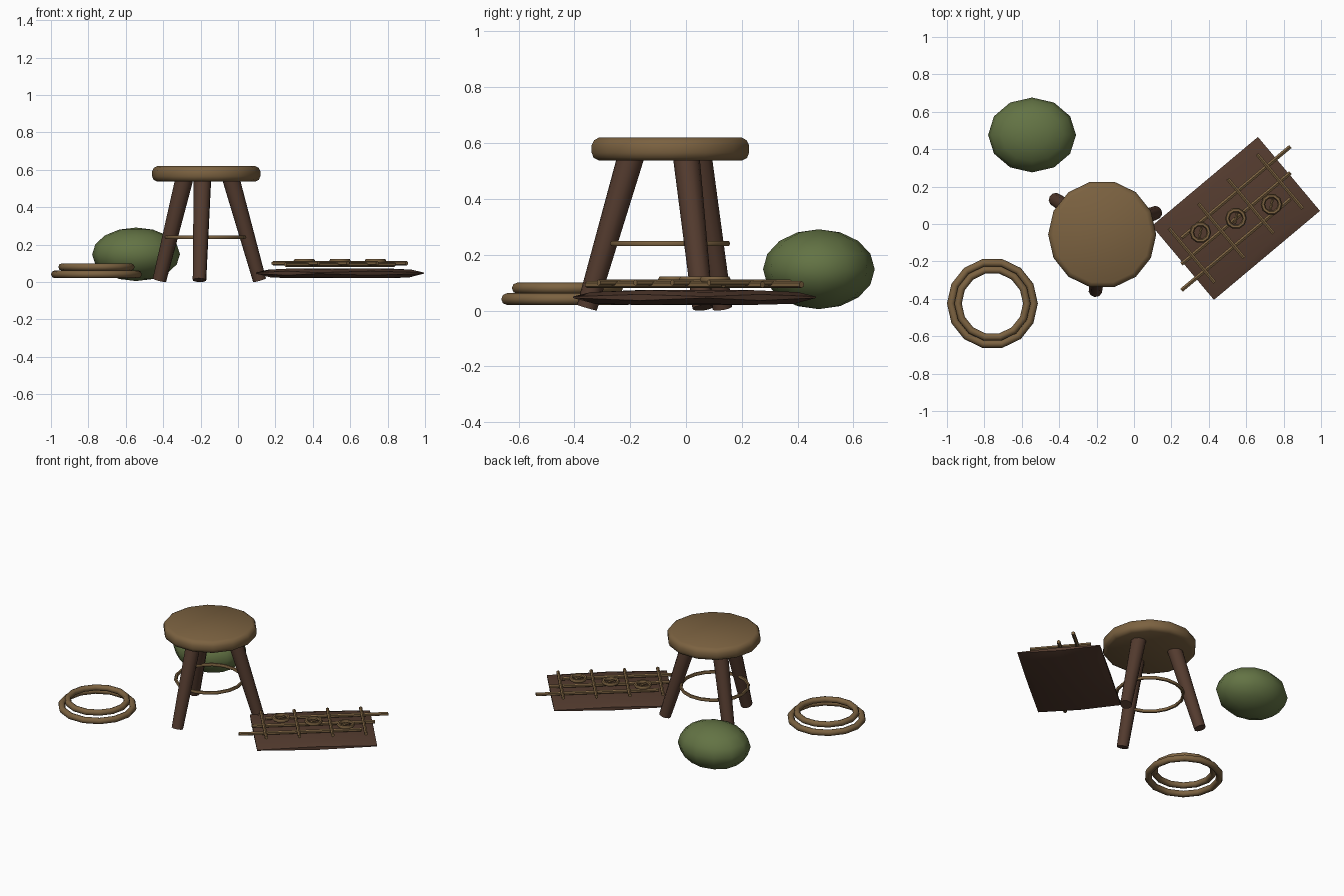
import bpy, bmesh, math
from mathutils import Vector, Matrix

cube = bpy.data.objects.get("Cube")
if cube:
    bpy.data.objects.remove(cube, do_unlink=True)


def material(name, rgb):
    m = bpy.data.materials.new(name)
    m.use_nodes = True
    m.diffuse_color = (*rgb, 1)
    bsdf = m.node_tree.nodes["Principled BSDF"]
    bsdf.inputs["Base Color"].default_value = (*rgb, 1)
    bsdf.inputs["Roughness"].default_value = 0.9
    return m


PALE = material("pale_wood", (0.20, 0.122, 0.052))
DARK = material("dark_wood", (0.088, 0.044, 0.028))
GREEN = material("moss_green", (0.125, 0.172, 0.058))


def finish(bm, name, mat, angle=50):
    bmesh.ops.recalc_face_normals(bm, faces=bm.faces)
    mesh = bpy.data.meshes.new(name)
    bm.to_mesh(mesh)
    bm.free()
    mesh.materials.append(mat)
    ob = bpy.data.objects.new(name, mesh)
    bpy.context.collection.objects.link(ob)
    bpy.ops.object.select_all(action="DESELECT")
    ob.select_set(True)
    bpy.context.view_layer.objects.active = ob
    bpy.ops.object.shade_smooth_by_angle(angle=math.radians(angle))
    return ob


def bridge(bm, loops, closed=False):
    """Join rings of vertices; cap the ends unless the chain is closed."""
    rings = [[bm.verts.new(p) for p in loop] for loop in loops]
    n = len(rings[0])
    for a, b in zip(rings, rings[1:] + (rings[:1] if closed else [])):
        for i in range(n):
            j = (i + 1) % n
            bm.faces.new((a[i], a[j], b[j], b[i]))
    if not closed:
        bm.faces.new(rings[0])
        bm.faces.new(rings[-1])


def circle(center, r, n, z):
    steps = [math.tau * i / n for i in range(n)]
    return [(center[0] + r * math.cos(t), center[1] + r * math.sin(t), z) for t in steps]


def rod(name, a, b, r1, r2, mat, sides=8):
    a, b = Vector(a), Vector(b)
    bm = bmesh.new()
    turn = (b - a).to_track_quat("Z", "Y").to_matrix().to_4x4()
    bmesh.ops.create_cone(bm, cap_ends=True, segments=sides, radius1=r1, radius2=r2,
                          depth=(b - a).length,
                          matrix=Matrix.Translation((a + b) / 2) @ turn)
    return finish(bm, name, mat)


def ring(name, center, major, minor, mat, n=14, sides=8):
    bm = bmesh.new()
    loops = []
    for k in range(sides):
        t = math.tau * k / sides
        loops.append(circle(center, major + minor * math.cos(t), n,
                            center[2] + minor * math.sin(t)))
    bridge(bm, loops, closed=True)
    return finish(bm, name, mat, 60)


# Stool: rounded seat, three splayed legs and a hoop
SEAT = (-0.17, -0.056)
bm = bmesh.new()
profile = [(0.262, 0.537), (0.282, 0.547), (0.289, 0.565),
           (0.289, 0.592), (0.28, 0.61), (0.262, 0.62)]
bridge(bm, [circle(SEAT, r, 14, z) for r, z in profile])
finish(bm, "stool_seat", PALE, 60)

legs = {"front": ((-0.206, -0.355), (-0.19, -0.195)),
        "left": ((0.115, 0.06), (-0.04, 0.0)),
        "right": ((-0.42, 0.13), (-0.285, 0.045))}
for side, (foot, top) in legs.items():
    rod(f"stool_leg_{side}", (*foot, 0.01), (*top, 0.56), 0.037, 0.048, DARK, 10)
ring("stool_hoop", (-0.174, -0.057, 0.24), 0.208, 0.011, PALE, 18, 6)

# Two stacked hoops
ring("lower_hoop", (-0.757, -0.425, 0.041), 0.222, 0.021, PALE)
ring("upper_hoop", (-0.757, -0.425, 0.08), 0.184, 0.02, PALE)

# Green cushion ball
bm = bmesh.new()
bmesh.ops.create_uvsphere(bm, u_segments=12, v_segments=8, radius=1,
                          matrix=Matrix.Translation((-0.545, 0.476, 0.148))
                          @ Matrix.Diagonal((0.235, 0.2, 0.143, 1)))
finish(bm, "green_ball", GREEN, 80)

# Mat with pinched corners, turned on the floor
MID = Vector((0.545, 0.03, 0))
U = Vector((math.cos(math.radians(40)), math.sin(math.radians(40)), 0))
V = Vector((-U.y, U.x, 0))


def place(u, v, z):
    return MID + U * u + V * v + Vector((0, 0, z))


def mat_loop(hu, hv, z_corner, z_middle):
    around = [(-1, -1), (0, -1), (1, -1), (1, 0), (1, 1), (0, 1), (-1, 1), (-1, 0)]
    return [place(hu * a, hv * b, z_corner if a and b else z_middle) for a, b in around]


bm = bmesh.new()
bridge(bm, [mat_loop(0.31, 0.205, 0.024, 0.02), mat_loop(0.37, 0.258, 0.045, 0.036),
            mat_loop(0.37, 0.258, 0.05, 0.058), mat_loop(0.32, 0.215, 0.066, 0.073)])
finish(bm, "floor_mat", DARK, 25)

# Lattice of rods above the mat
for i in (-1, 0, 1):
    c = MID + Vector((0, 0.14 * i, 0.093))
    rod(f"long_rod_{i + 2}", c - U * 0.38, c + U * 0.38, 0.012, 0.012, PALE, 6)
for i in range(4):
    u = 0.205 * (i - 1.5)
    rod(f"cross_rod_{i + 1}", place(u, -0.19, 0.1), place(u, 0.19, 0.1),
        0.011, 0.011, PALE, 6)

# Small rings with a short peg, lying on the lattice
for i in (-1, 0, 1):
    c = MID + Vector((0.19 * i, 0.075 * i, 0.112))
    ring(f"small_ring_{i + 2}", c, 0.046, 0.012, PALE, 10, 6)
    peg = Vector((0.006, 0.028, 0))
    rod(f"ring_peg_{i + 2}", c - peg, c + peg, 0.008, 0.008, PALE, 6)
